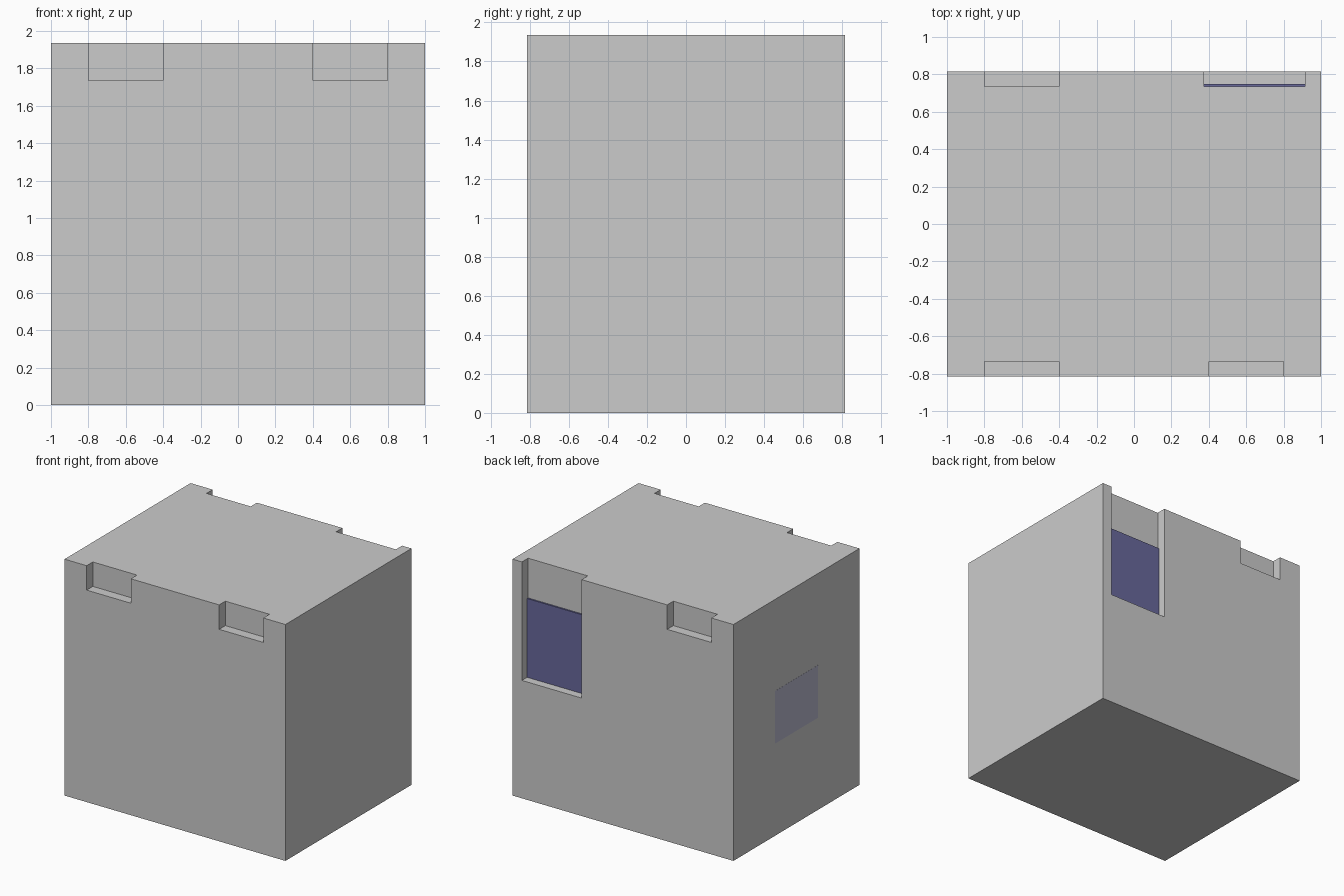
import bpy

if "Cube" in bpy.data.objects:
    bpy.data.objects.remove(bpy.data.objects["Cube"])

W, D, H = 1.0, 0.815, 1.935   # half width, half depth, height
NOTCH = 0.08                  # recess depth


def box(name, lo, hi):
    bpy.ops.mesh.primitive_cube_add(
        size=1, location=[(a + b) / 2 for a, b in zip(lo, hi)])
    ob = bpy.context.object
    ob.name = name
    ob.scale = [b - a for a, b in zip(lo, hi)]
    bpy.ops.object.transform_apply(location=False, rotation=False, scale=True)
    return ob


def cut(target, lo, hi):
    cutter = box("cutter", lo, hi)
    cutter.hide_render = True
    mod = target.modifiers.new("notch", "BOOLEAN")
    mod.operation = "DIFFERENCE"
    mod.solver = "EXACT"
    mod.object = cutter
    bpy.context.view_layer.objects.active = target
    bpy.ops.object.modifier_apply(modifier=mod.name)
    bpy.data.objects.remove(cutter, do_unlink=True)


def paint(ob, name, rgb):
    mat = bpy.data.materials.new(name)
    mat.diffuse_color = (*rgb, 1)
    mat.use_nodes = True
    mat.node_tree.nodes["Principled BSDF"].inputs["Base Color"].default_value = mat.diffuse_color
    ob.data.materials.append(mat)


# Main block
body = box("body", (-W, -D, 0), (W, D, H))

# Lifting notches along the front and back top edges
top = H + 0.1
for x in (-0.8, 0.4):
    cut(body, (x, -D - 0.1, H - 0.2), (x + 0.4, -D + NOTCH, top))
cut(body, (-0.8, D - NOTCH, H - 0.2), (-0.4, D + 0.1, top))

# Tall recess at the back with a dark panel inside
x0, x1, z0 = 0.375, 0.915, 0.965
cut(body, (x0, D - NOTCH, z0), (x1, D + 0.1, top))
panel = box("recess_panel", (x0, D - NOTCH, z0), (x1, D - NOTCH + 0.013, 1.61))
paint(panel, "panel_blue", (0.14, 0.14, 0.33))

# Flat plate on the left side
plate = box("side_plate", (-W - 0.001, -0.28, 0.755), (-W + 0.005, 0.28, 1.185))
paint(plate, "plate_blue", (0.48, 0.48, 0.62))
